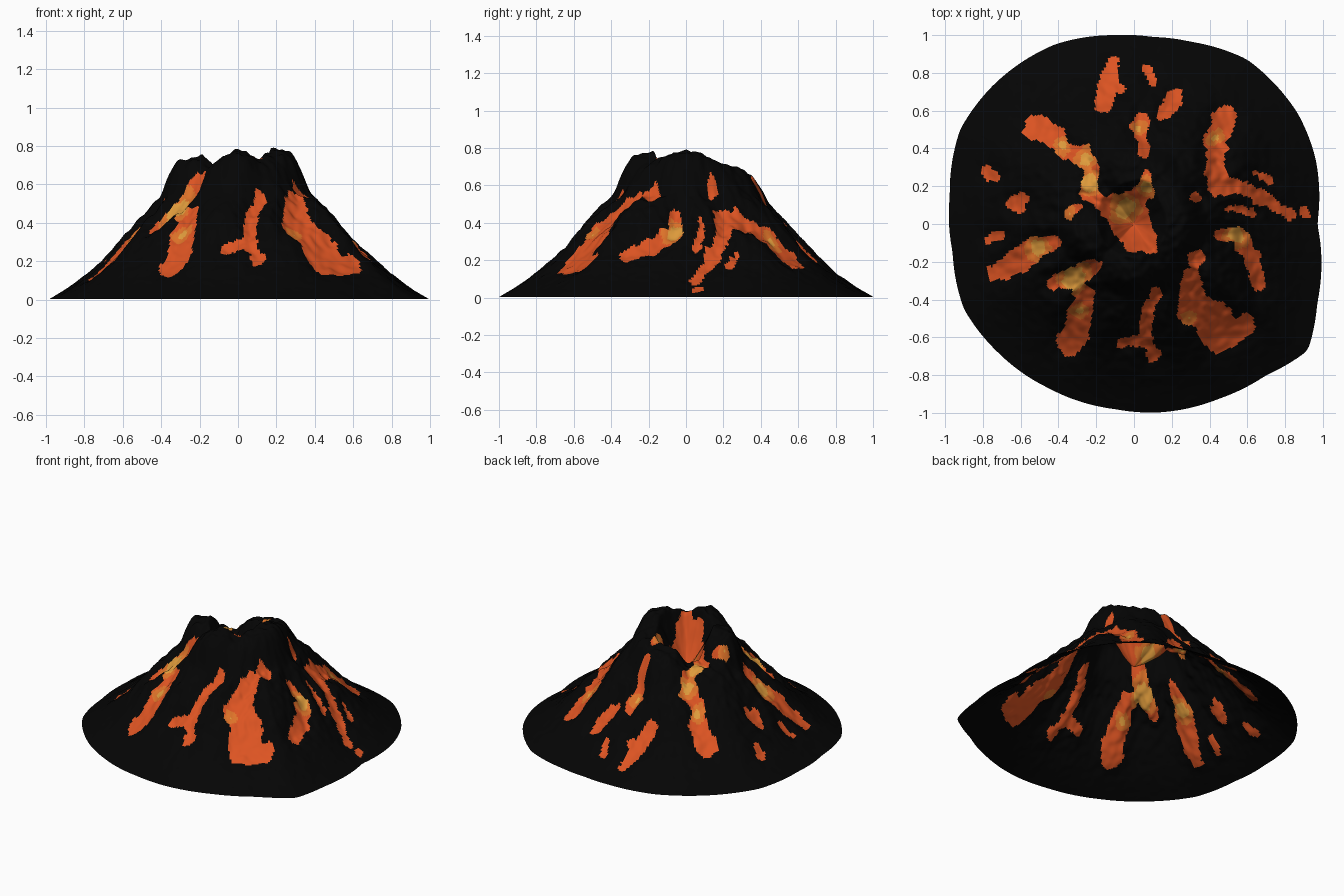
import bpy, bmesh, math
from mathutils import Vector, noise

if "Cube" in bpy.data.objects:
    bpy.data.objects.remove(bpy.data.objects["Cube"])

SEG, RINGS = 360, 125


def material(name, col):
    m = bpy.data.materials.new(name)
    m.diffuse_color = (*col, 1)
    m.use_nodes = True
    m.node_tree.nodes["Principled BSDF"].inputs["Base Color"].default_value = m.diffuse_color
    return m


def table(pts, x):
    """Lookup in a list of (x, value), x ascending."""
    for (x0, v0), (x1, v1) in zip(pts, pts[1:]):
        if x <= x1:
            t = max(0, (x - x0) / (x1 - x0))
            return v0 + (v1 - v0) * t
    return pts[-1][1]


def ring_table(pts, a, soft):
    """Lookup by angle in degrees, wrapping round, softened."""
    p = [(pts[-1][0] - 360, pts[-1][1])] + pts + [(pts[0][0] + 360, pts[0][1])]
    return sum(table(p, (a + k * soft) % 360) for k in (-2, -1, 0, 1, 2)) / 5


# Foot outline, seen from the top (turned into radius by angle)
OUTLINE = [(.97, 0), (.96, .35), (.87, .58), (.6, .87), (.3, .965), (.1, .99), (-.1, 1), (-.42, .95),
           (-.75, .73), (-.92, .5), (-.975, .15), (-.96, -.15), (-.9, -.45), (-.72, -.68),
           (-.45, -.87), (-.1, -.98), (.12, -.998), (.45, -.925), (.7, -.8), (.92, -.67), (.97, -.42)]
FOOT = sorted((math.degrees(math.atan2(y, x)) % 360, math.hypot(x, y)) for x, y in OUTLINE)
# Crater rim: height, inner and outer radius by angle, with a breach towards the back left
RIM_Z = [(0, .79), (20, .77), (45, .74), (65, .70), (90, .67), (110, .65), (128, .56), (150, .56),
         (166, .70), (190, .75), (210, .74), (228, .69), (250, .75), (270, .78), (285, .76),
         (303, .72), (325, .76)]
RIM_R = [(0, .17), (45, .18), (75, .25), (105, .22), (135, .22), (190, .19), (270, .17), (305, .17), (335, .17)]
RIM_OUT = [(0, .26), (45, .26), (90, .35), (115, .31), (138, .22), (170, .31), (190, .30), (225, .22),
           (250, .25), (270, .28), (290, .24), (320, .22), (340, .25)]
# Flank height by distance
FLANK = [(0, .76), (.25, .635), (.35, .56), (.42, .495), (.5, .42), (.6, .32), (.7, .21),
         (.8, .122), (.9, .055), (1, .004)]

# Lava flows as paths of (x, y, half width)
CRATER = [[(.07, .27, .025), (.06, .18, .04), (-.03, .08, .09), (-.02, .02, .11), (.04, -.07, .09),
           (.09, -.12, .04)], [(-.03, .08, .08), (-.12, .09, .06)]]
BACK = [[(-.52, .52, .065), (-.42, .46, .06), (-.38, .4, .045), (-.26, .37, .045), (-.22, .28, .04),
         (-.24, .16, .045), (-.15, .1, .04)], [(-.29, .09, .02), (-.34, .05, .03)],
        [(.04, .58, .025), (.03, .5, .05), (.06, .37, .02)],
        [(-.16, .64, .05), (-.14, .74, .05), (-.11, .86, .025)], [(-.12, .8, .03), (-.07, .71, .025)],
        [(.15, .57, .03), (.22, .67, .05)], [(.07, .82, .02), (.1, .75, .02)],
        [(.48, .55, .075), (.43, .45, .06), (.44, .3, .05), (.43, .2, .05), (.55, .2, .035),
         (.68, .14, .04), (.84, .05, .025)],
        [(.5, .09, .018), (.63, .06, .022)], [(.65, .27, .016), (.73, .22, .018)],
        [(.9, .07, .025), (.9, .06, .025)], [(.32, .14, .02), (.34, .13, .02)],
        [(-.62, .11, .05), (-.6, .13, .04)], [(-.78, .27, .035), (-.75, .25, .03)]]
FRONT = [[(.45, -.05, .035), (.55, -.07, .05), (.62, -.17, .045), (.65, -.32, .035)],
         [(.32, -.19, .04), (.34, -.18, .04)],
         [(.3, -.28, .05), (.31, -.45, .085), (.42, -.5, .1), (.45, -.6, .09), (.58, -.54, .06)],
         [(.12, -.37, .03), (.07, -.46, .03), (.06, -.6, .04), (.1, -.7, .03)],
         [(.06, -.6, .03), (-.06, -.63, .03)],
         [(-.2, -.22, .03), (-.28, -.26, .06), (-.42, -.31, .045)],
         [(-.26, -.36, .05), (-.29, -.52, .065), (-.34, -.62, .08)],
         [(-.42, -.09, .035), (-.52, -.13, .065), (-.65, -.22, .06), (-.74, -.26, .045)],
         [(-.73, -.06, .03), (-.76, -.08, .03)]]
# Hottest spots (x, y, radius)
HOT = [(-.25, .35, .05), (-.23, .22, .06), (-.38, .41, .04), (-.05, .08, .07), (.07, .2, .045),
       (.54, -.06, .06), (-.51, -.13, .06), (-.32, -.28, .08), (.03, .5, .03), (.43, .46, .03),
       (-.34, .05, .03), (-.29, -.46, .03), (.3, -.5, .03)]


def flow_depth(flows, x, y):
    """Positive inside a flow, negative outside."""
    best = -9
    for f in flows:
        for (ax, ay, aw), (bx, by, bw) in zip(f, f[1:]):
            dx, dy = bx - ax, by - ay
            t = min(1, max(0, ((x - ax) * dx + (y - ay) * dy) / (dx * dx + dy * dy)))
            best = max(best, aw + (bw - aw) * t - math.hypot(x - ax - dx * t, y - ay - dy * t))
    return best


def height(r, s, rim, x, y, depth):
    rz, rr, out = rim
    rough = noise.noise(Vector((x * 9, y * 9, 3)))
    fine = noise.noise(Vector((x * 24, y * 24, 5)))
    if r < rr:                                   # crater bowl
        t = r / rr
        return .43 + (rz - .43) * t ** 1.3 + (.014 * rough + .016 * fine) * t
    flank = sum(table(FLANK, max(0, s + d)) for d in (-.03, 0, .03)) / 3 if s < .97 else table(FLANK, s)
    t = min(1, max(0, (r - out) / .13))          # shoulder below the rim
    t = t * t * (3 - 2 * t)
    top = rz - .2 * (r - rr)
    mid = max(0, min(1, (1 - s) / .5))
    gully = .034 - .075 / (1 + math.exp(-(depth + .015) / .025))
    return top * (1 - t) + (flank + gully * mid) * t + (.014 * rough + .016 * fine) * mid


def build_volcano():
    bm = bmesh.new()
    info, rings = {}, []

    def add(r, a, s, rim):
        x, y = r * math.cos(math.radians(a)), r * math.sin(math.radians(a))
        inside = flow_depth(CRATER, x, y)
        outside = flow_depth(BACK + FRONT, x, y)
        v = bm.verts.new((x, y, height(r, s, rim, x, y, outside)))
        wob = .022 * noise.noise(Vector((x * 14, y * 14, 0))) + .016 * noise.noise(Vector((x * 34, y * 34, 7)))
        hot = max(h[2] - math.hypot(x - h[0], y - h[1]) for h in HOT)
        info[v] = (max(inside, outside) + wob, hot + wob)
        return v

    spokes = []
    for j in range(SEG):
        a = 360 * j / SEG
        spokes.append((a, ring_table(FOOT, a, .7),
                       (ring_table(RIM_Z, a, 1.5), ring_table(RIM_R, a, 6), ring_table(RIM_OUT, a, 3))))
    centre = add(0, 0, 0, spokes[0][2])
    for i in range(1, RINGS + 1):
        s = i / RINGS
        rings.append([add(foot * s, a, s, rim) for a, foot, rim in spokes])

    faces = [bm.faces.new((centre, rings[0][j], rings[0][(j + 1) % SEG])) for j in range(SEG)]
    for lo, hi in zip(rings, rings[1:]):
        for j in range(SEG):
            k = (j + 1) % SEG
            faces.append(bm.faces.new((lo[j], hi[j], hi[k], lo[k])))

    # Colour by depth inside the flows and nearness to hot spots
    for f in faces:
        f.smooth = True
        n = len(f.verts)
        lava = sum(info[v][0] for v in f.verts) / n
        hot = sum(info[v][1] for v in f.verts) / n
        if lava > 0:
            f.material_index = 3 if hot > .018 else 2 if hot > -.012 else 1
    me = bpy.data.meshes.new("volcano_cone")
    bm.to_mesh(me)
    bm.free()
    for m in (material("black rock", (.0014, .0014, .0014)), material("orange lava", (.72, .088, .016)),
              material("amber lava", (.73, .17, .022)), material("yellow lava", (.74, .33, .045))):
        me.materials.append(m)
    ob = bpy.data.objects.new("volcano_cone", me)
    bpy.context.collection.objects.link(ob)


build_volcano()
